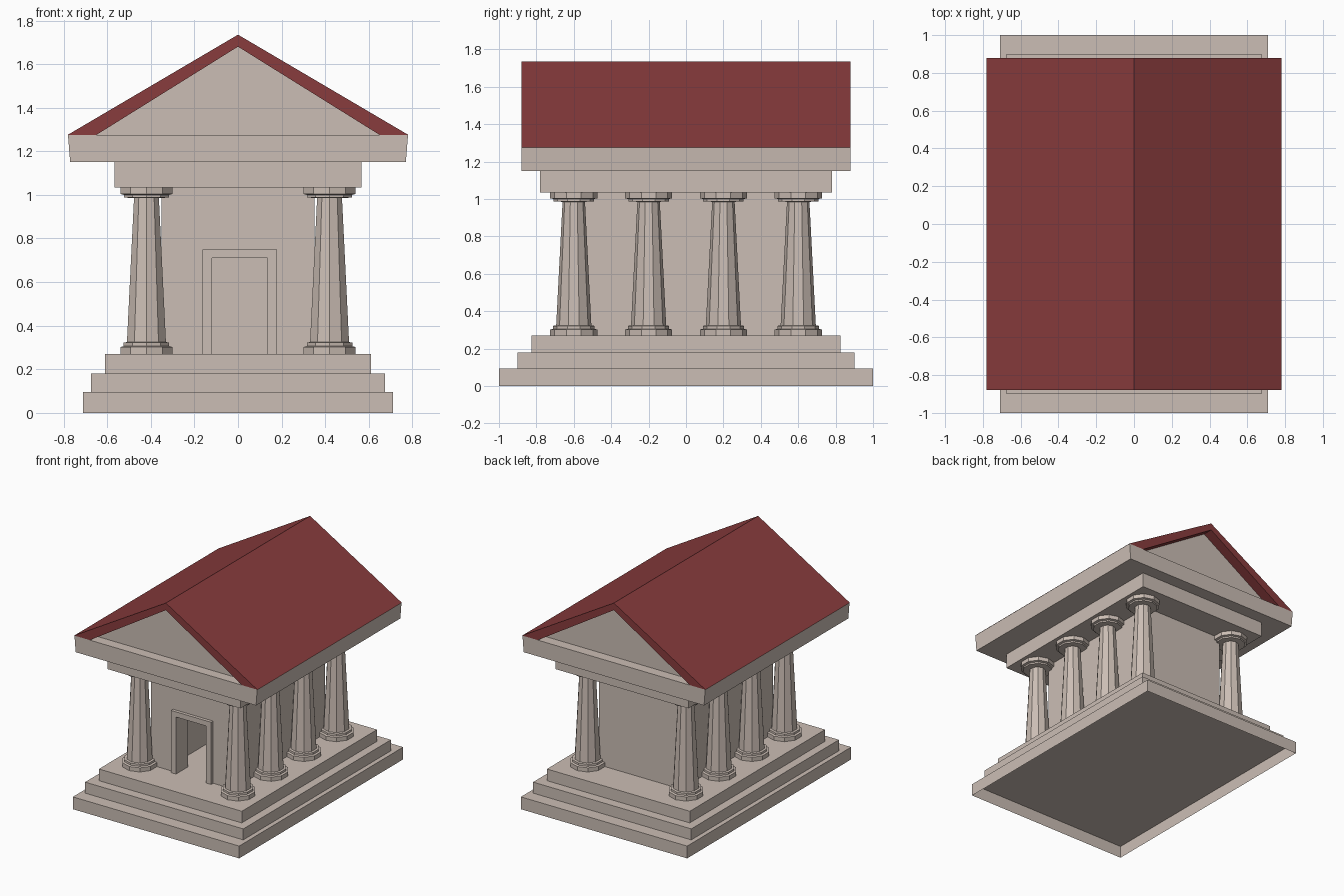
import bpy, bmesh, math
from mathutils import Vector

if "Cube" in bpy.data.objects:
    bpy.data.objects.remove(bpy.data.objects["Cube"])


def material(name, rgb):
    m = bpy.data.materials.new(name)
    m.diffuse_color = (*rgb, 1)
    m.use_nodes = True
    m.node_tree.nodes["Principled BSDF"].inputs["Base Color"].default_value = m.diffuse_color
    return m


STONE = material("pale_stone", (0.60, 0.515, 0.46))
RED = material("roof_red", (0.25, 0.045, 0.047))


def finish(bm, name, mat):
    bmesh.ops.recalc_face_normals(bm, faces=bm.faces)
    mesh = bpy.data.meshes.new(name)
    bm.to_mesh(mesh)
    bm.free()
    mesh.materials.append(mat)
    obj = bpy.data.objects.new(name, mesh)
    bpy.context.collection.objects.link(obj)
    return obj


def prism(name, points, direction, mat=STONE):
    """Extrude a closed outline of 3D points along a direction."""
    bm = bmesh.new()
    face = bm.faces.new([bm.verts.new(p) for p in points])
    ext = bmesh.ops.extrude_face_region(bm, geom=[face], use_keep_orig=True)
    verts = [g for g in ext["geom"] if isinstance(g, bmesh.types.BMVert)]
    bmesh.ops.translate(bm, verts=verts, vec=Vector(direction))
    return finish(bm, name, mat)


def gable(name, xz, half_y, mat=STONE):
    """Extrude an x-z profile symmetrically along y."""
    return prism(name, [(x, -half_y, z) for x, z in xz], (0, 2 * half_y, 0), mat)


def block(name, hx, hy, z0, z1):
    return prism(name, [(-hx, -hy, z0), (hx, -hy, z0), (hx, hy, z0), (-hx, hy, z0)],
                 (0, 0, z1 - z0))


# Three steps; the lowest is hollow underneath
lower = block("lower_step", 0.71, 1.0, 0, 0.095)
bm = bmesh.new()
bm.from_mesh(lower.data)
bmesh.ops.delete(bm, geom=[f for f in bm.faces if f.calc_center_median().z < 0.01],
                 context="FACES_ONLY")
bm.to_mesh(lower.data)
bm.free()
block("middle_step", 0.675, 0.90, 0.095, 0.18)
block("upper_step", 0.61, 0.825, 0.18, 0.27)

# Columns: ten-sided turned profile (radius, height)
PROFILE = [(0.126, 0.27), (0.126, 0.302), (0.110, 0.306), (0.110, 0.322),
           (0.094, 0.325), (0.060, 0.985), (0.108, 0.988), (0.108, 1.0),
           (0.126, 1.004), (0.126, 1.035)]


def column(name, x, y, sides=10):
    bm = bmesh.new()
    rings = []
    for r, z in PROFILE:
        angles = [math.pi / 2 + i * math.tau / sides for i in range(sides)]
        rings.append([bm.verts.new((x + r * math.cos(a), y + r * math.sin(a), z))
                      for a in angles])
    for lo, hi in zip(rings, rings[1:]):
        for i in range(sides):
            j = (i + 1) % sides
            bm.faces.new((lo[i], lo[j], hi[j], hi[i]))
    bm.faces.new(rings[0])
    bm.faces.new(rings[-1])
    return finish(bm, name, STONE)


for side, x in (("left", -0.42), ("right", 0.42)):
    for i, y in enumerate((-0.6, -0.2, 0.2, 0.6)):
        column(f"{side}_column_{i + 1}", x, y)

# Inner chamber: hollow walls with a door gap at the front
X, Y, T = 0.35, 0.56, 0.12
D0, D1, DTOP = -0.12, 0.135, 0.71
plan = [(D0, -Y), (-X, -Y), (-X, Y), (X, Y), (X, -Y), (D1, -Y),
        (D1, T - Y), (X - T, T - Y), (X - T, Y - T), (T - X, Y - T),
        (T - X, T - Y), (D0, T - Y)]
prism("chamber_walls", [(x, y, 0.27) for x, y in plan], (0, 0, 0.765))
prism("door_lintel", [(D0, -Y, DTOP), (D1, -Y, DTOP), (D1, -Y, 1.035), (D0, -Y, 1.035)],
      (0, T, 0))

# Raised door surround
frame = [(D0 - 0.042, 0.27), (D0 - 0.042, 0.75), (D1 + 0.045, 0.75), (D1 + 0.045, 0.27),
         (D1, 0.27), (D1, DTOP), (D0, DTOP), (D0, 0.27)]
prism("door_frame", [(x, -Y - 0.025, z) for x, z in frame], (0, 0.025, 0))

# Beam and cornice
block("beam", 0.567, 0.78, 1.035, 1.15)
gable("cornice", [(-0.77, 1.15), (0.77, 1.15), (0.78, 1.275), (-0.78, 1.275)], 0.88)

# Recessed pediment and red roof
gable("pediment", [(-0.65, 1.275), (0.65, 1.275), (0, 1.68)], 0.80)
gable("roof", [(-0.782, 1.275), (0, 1.735), (0.782, 1.275),
               (0.65, 1.275), (0, 1.68), (-0.65, 1.275)], 0.88, RED)
